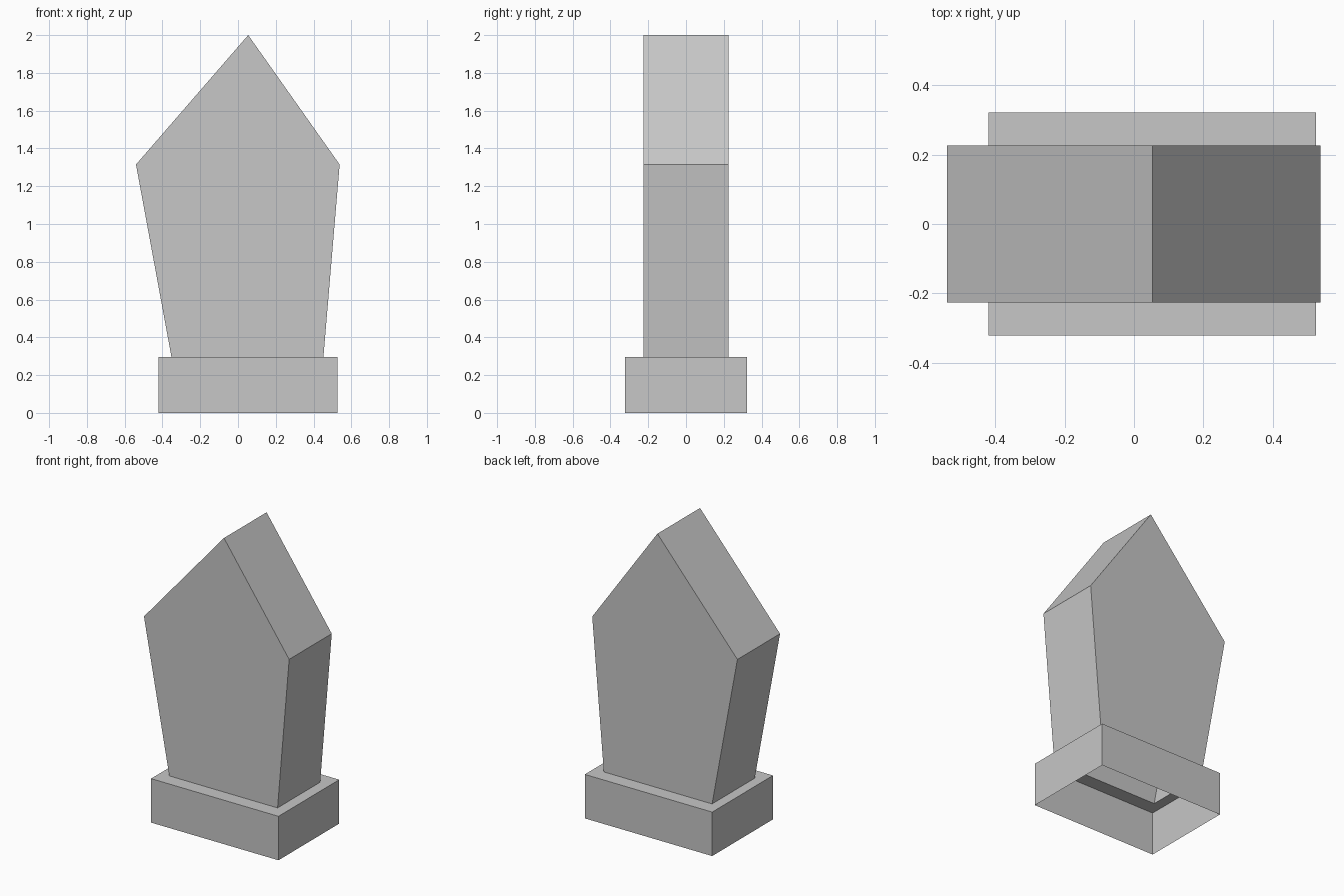
import bpy, bmesh

if "Cube" in bpy.data.objects:
    bpy.data.objects.remove(bpy.data.objects["Cube"])

grey = bpy.data.materials.new("stone grey")
grey.diffuse_color = (0.57, 0.57, 0.57, 1)
grey.use_nodes = True
grey.node_tree.nodes["Principled BSDF"].inputs["Base Color"].default_value = grey.diffuse_color

BASE_TOP = 0.295
STONE_Y = 0.226
FOOT = (-0.352, 0.452)          # stone width where it meets the base


def finish(bm, name):
    bmesh.ops.recalc_face_normals(bm, faces=bm.faces)
    mesh = bpy.data.meshes.new(name)
    bm.to_mesh(mesh)
    bm.free()
    mesh.materials.append(grey)
    obj = bpy.data.objects.new(name, mesh)
    bpy.context.collection.objects.link(obj)


def rect(bm, x0, x1, y, z):
    return [bm.verts.new(p) for p in
            ((x0, -y, z), (x1, -y, z), (x1, y, z), (x0, y, z))]


# Base: hollow box open underneath, with a ledge around the stone's foot
bm = bmesh.new()
loops = [rect(bm, -0.42, 0.526, 0.322, 0),
         rect(bm, -0.42, 0.526, 0.322, BASE_TOP),
         rect(bm, *FOOT, STONE_Y, BASE_TOP)]
for a, b in zip(loops, loops[1:]):
    for i in range(4):
        j = (i + 1) % 4
        bm.faces.new((a[i], a[j], b[j], b[i]))
finish(bm, "base")

# Headstone: lopsided pointed slab, open where it sits on the base
bm = bmesh.new()
profile = [(FOOT[0], BASE_TOP), (FOOT[1], BASE_TOP),
           (0.538, 1.315), (0.054, 2.0), (-0.54, 1.315)]
front = [bm.verts.new((x, -STONE_Y, z)) for x, z in profile]
back = [bm.verts.new((x, STONE_Y, z)) for x, z in profile]
bm.faces.new(front)
bm.faces.new(back[::-1])
for i in range(1, 5):           # skip the bottom edge
    j = (i + 1) % 5
    bm.faces.new((front[j], front[i], back[i], back[j]))
finish(bm, "headstone")
